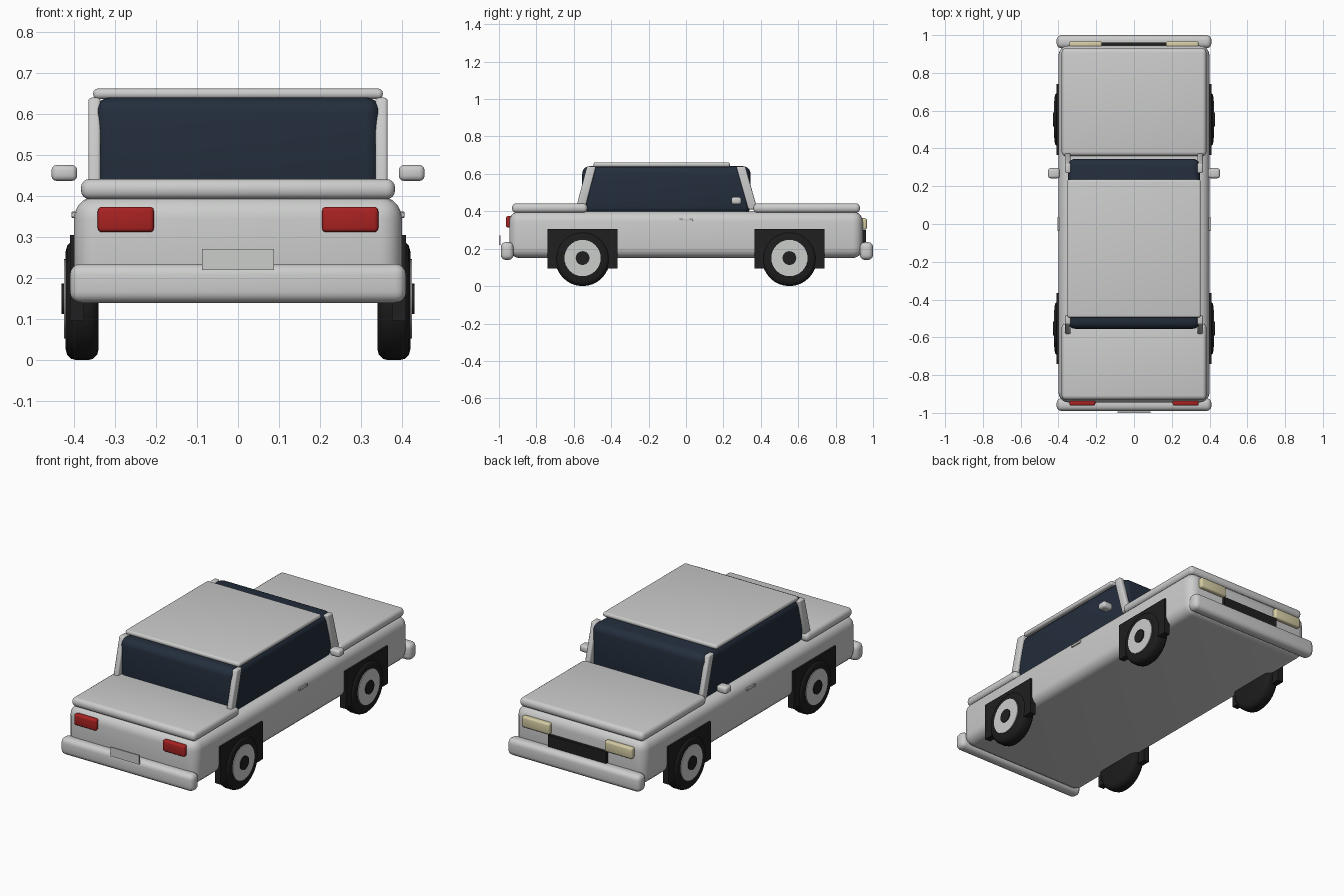
import bpy, bmesh, math
from mathutils import Matrix

if "Cube" in bpy.data.objects:
    bpy.data.objects.remove(bpy.data.objects["Cube"])


def material(name, rgb):
    m = bpy.data.materials.new(name)
    m.diffuse_color = (*rgb, 1)
    m.use_nodes = True
    m.node_tree.nodes["Principled BSDF"].inputs["Base Color"].default_value = m.diffuse_color
    return m


PAINT = material("light grey paint", (0.60, 0.61, 0.60))
GLASS = material("dark blue glass", (0.017, 0.027, 0.046))
RUBBER = material("black rubber", (0.012, 0.012, 0.012))
TRIM = material("black trim", (0.014, 0.014, 0.014))
RED = material("red lamp", (0.40, 0.016, 0.016))
CREAM = material("cream lamp", (0.66, 0.60, 0.37))


def finish(name, bm, mat):
    bmesh.ops.recalc_face_normals(bm, faces=bm.faces)
    me = bpy.data.meshes.new(name)
    bm.to_mesh(me)
    bm.free()
    me.materials.append(mat)
    me.shade_smooth()
    me.set_sharp_from_angle(angle=math.radians(40))
    ob = bpy.data.objects.new(name, me)
    bpy.context.collection.objects.link(ob)
    return ob


def box(name, x, y, z, mat, bevel=0.0, segments=4, lean=0.0):
    """Rounded box between (min, max) pairs; lean shifts its top along y."""
    bm = bmesh.new()
    bmesh.ops.create_cube(bm, size=1)
    for v in bm.verts:
        top = v.co.z > 0
        v.co.x = x[1] if v.co.x > 0 else x[0]
        v.co.y = (y[1] if v.co.y > 0 else y[0]) + (lean if top else 0)
        v.co.z = z[1] if top else z[0]
    if bevel:
        bmesh.ops.bevel(bm, geom=bm.edges[:], offset=bevel, segments=segments,
                        profile=0.5, affect='EDGES', clamp_overlap=True)
    return finish(name, bm, mat)


def pair(name, x, y, z, mat, bevel=0.0, segments=3, lean=0.0):
    """Mirrored left and right boxes; x is given for the right side."""
    box("right_" + name, x, y, z, mat, bevel, segments, lean)
    box("left_" + name, (-x[1], -x[0]), y, z, mat, bevel, segments, lean)


def disc(name, x, y, z, radius, mat, bevel=0.0, sides=32):
    """Cylinder lying along x, with rounded rims."""
    bm = bmesh.new()
    bmesh.ops.create_cone(bm, cap_ends=True, segments=sides, radius1=radius,
                          radius2=radius, depth=abs(x[1] - x[0]))
    if bevel:
        rims = [e for e in bm.edges if abs(e.verts[0].co.z - e.verts[1].co.z) < 1e-5]
        bmesh.ops.bevel(bm, geom=rims, offset=bevel, segments=3,
                        profile=0.5, affect='EDGES', clamp_overlap=True)
    bm.transform(Matrix.Translation(((x[0] + x[1]) / 2, y, z))
                 @ Matrix.Rotation(math.pi / 2, 4, 'Y'))
    return finish(name, bm, mat)


# Main body, hood and trunk lids
box("body", (-0.40, 0.40), (-0.945, 0.945), (0.15, 0.40), PAINT, 0.055, 5)
box("hood", (-0.383, 0.383), (0.36, 0.93), (0.392, 0.442), PAINT, 0.022)
box("trunk_lid", (-0.383, 0.383), (-0.93, -0.527), (0.392, 0.442), PAINT, 0.022)

# Cabin glass, roof panel and slanted pillars
box("cabin_glass", (-0.35, 0.35), (-0.555, 0.345), (0.385, 0.641), GLASS, 0.04, 5)
box("roof", (-0.353, 0.353), (-0.495, 0.235), (0.637, 0.662), PAINT, 0.011)
pair("front_pillar", (0.335, 0.365), (0.333, 0.382), (0.41, 0.64), PAINT, 0.008, lean=-0.065)
pair("rear_pillar", (0.335, 0.365), (-0.59, -0.541), (0.41, 0.64), PAINT, 0.008, lean=0.06)

# Bumpers and blank plate
box("front_bumper", (-0.41, 0.41), (0.93, 1.0), (0.14, 0.235), PAINT, 0.027)
box("rear_bumper", (-0.41, 0.41), (-0.99, -0.922), (0.14, 0.235), PAINT, 0.027)
box("plate", (-0.088, 0.088), (-1.0, -0.992), (0.22, 0.271), PAINT)

# Lamps and grille
pair("headlamp", (0.17, 0.342), (0.93, 0.967), (0.302, 0.363), CREAM, 0.01)
pair("tail_lamp", (0.205, 0.342), (-0.962, -0.93), (0.312, 0.374), RED, 0.01)
box("grille", (-0.18, 0.18), (0.93, 0.962), (0.225, 0.30), TRIM)

# Mirrors and door handles
pair("mirror", (0.392, 0.455), (0.242, 0.296), (0.437, 0.476), PAINT, 0.013)
pair("door_handle", (0.385, 0.406), (-0.036, 0.038), (0.347, 0.362), PAINT, 0.002, 1)

# Wheel arches and wheels
for end, y in (("front", 0.553), ("rear", -0.553)):
    pair(end + "_arch", (0.375, 0.41), (y - 0.187, y + 0.187), (0.095, 0.305), TRIM)
    for side, s in (("right", 1), ("left", -1)):
        name = f"{side}_{end}_"
        disc(name + "tyre", (s * 0.34, s * 0.42), y, 0.146, 0.146, RUBBER, 0.026)
        disc(name + "hub", (s * 0.40, s * 0.424), y, 0.15, 0.097, PAINT)
        disc(name + "cap", (s * 0.41, s * 0.43), y, 0.15, 0.037, TRIM, sides=20)
